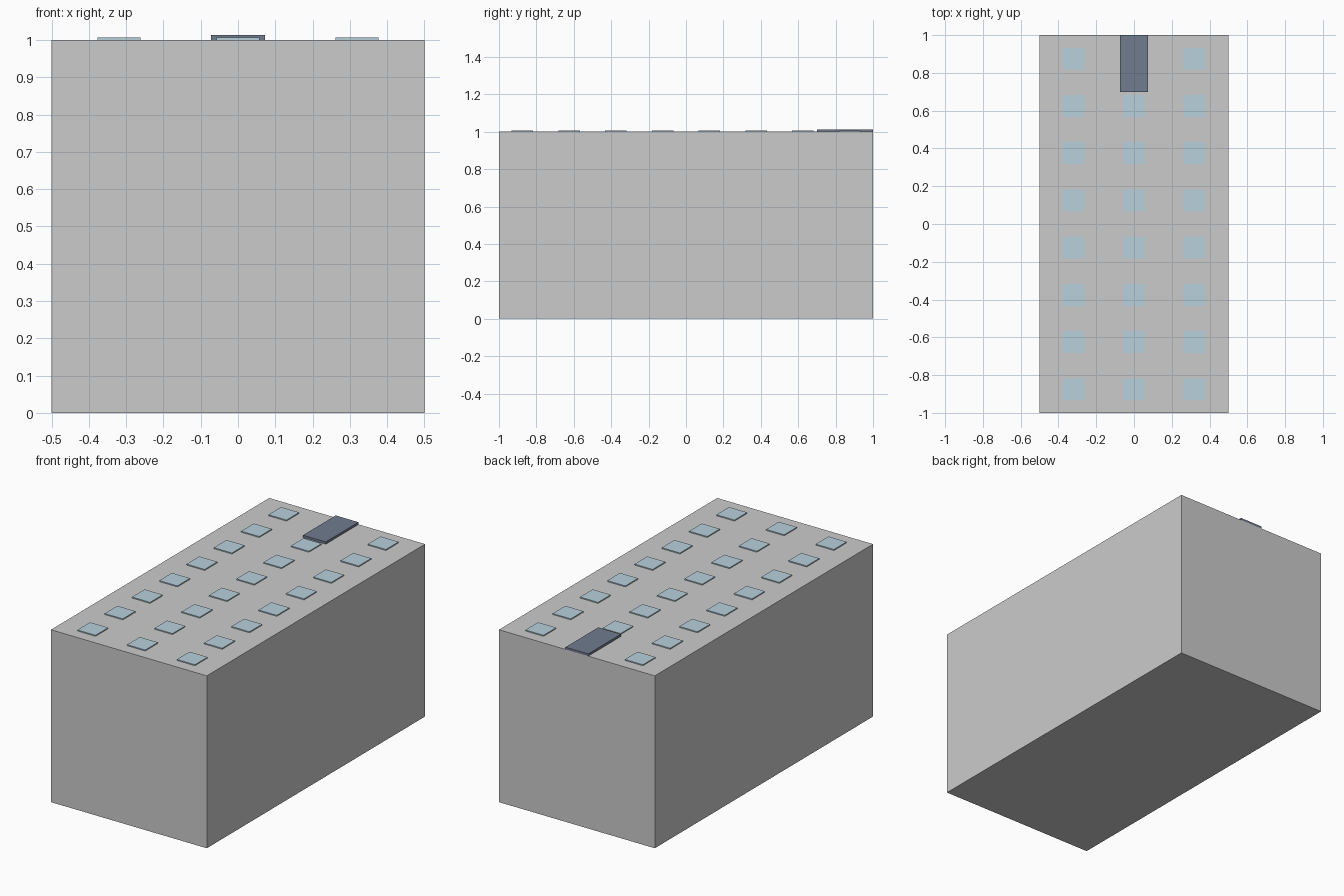
import bpy

if "Cube" in bpy.data.objects:
    bpy.data.objects.remove(bpy.data.objects["Cube"])


def material(name, color):
    mat = bpy.data.materials.new(name)
    mat.diffuse_color = color
    mat.use_nodes = True
    mat.node_tree.nodes["Principled BSDF"].inputs["Base Color"].default_value = mat.diffuse_color
    return mat


def box(name, lo, hi, mat=None):
    """Axis-aligned box between two corners."""
    bpy.ops.mesh.primitive_cube_add(size=1)
    ob = bpy.context.object
    ob.name = name
    ob.location = [(a + b) / 2 for a, b in zip(lo, hi)]
    ob.scale = [b - a for a, b in zip(lo, hi)]
    bpy.ops.object.transform_apply(location=True, rotation=False, scale=True)
    if mat:
        ob.data.materials.append(mat)
    return ob


glass = material("glass", (0.48, 0.64, 0.72, 1))
slate = material("slate", (0.16, 0.20, 0.27, 1))

# Main block
box("building_body", (-0.5, -1, 0), (0.5, 1, 1))

# Door slab at the back edge of the top face
box("door", (-0.073, 0.70, 1), (0.073, 1, 1.013), slate)

# Grid of window panes, leaving out the one the door covers
half = 0.058
for row in range(8):
    y = -0.875 + 0.25 * row
    for col in (-1, 0, 1):
        if row == 7 and col == 0:
            continue
        x = 0.319 * col
        box(f"window_{row + 1}_{col + 2}", (x - half, y - half, 1),
            (x + half, y + half, 1.006), glass)
